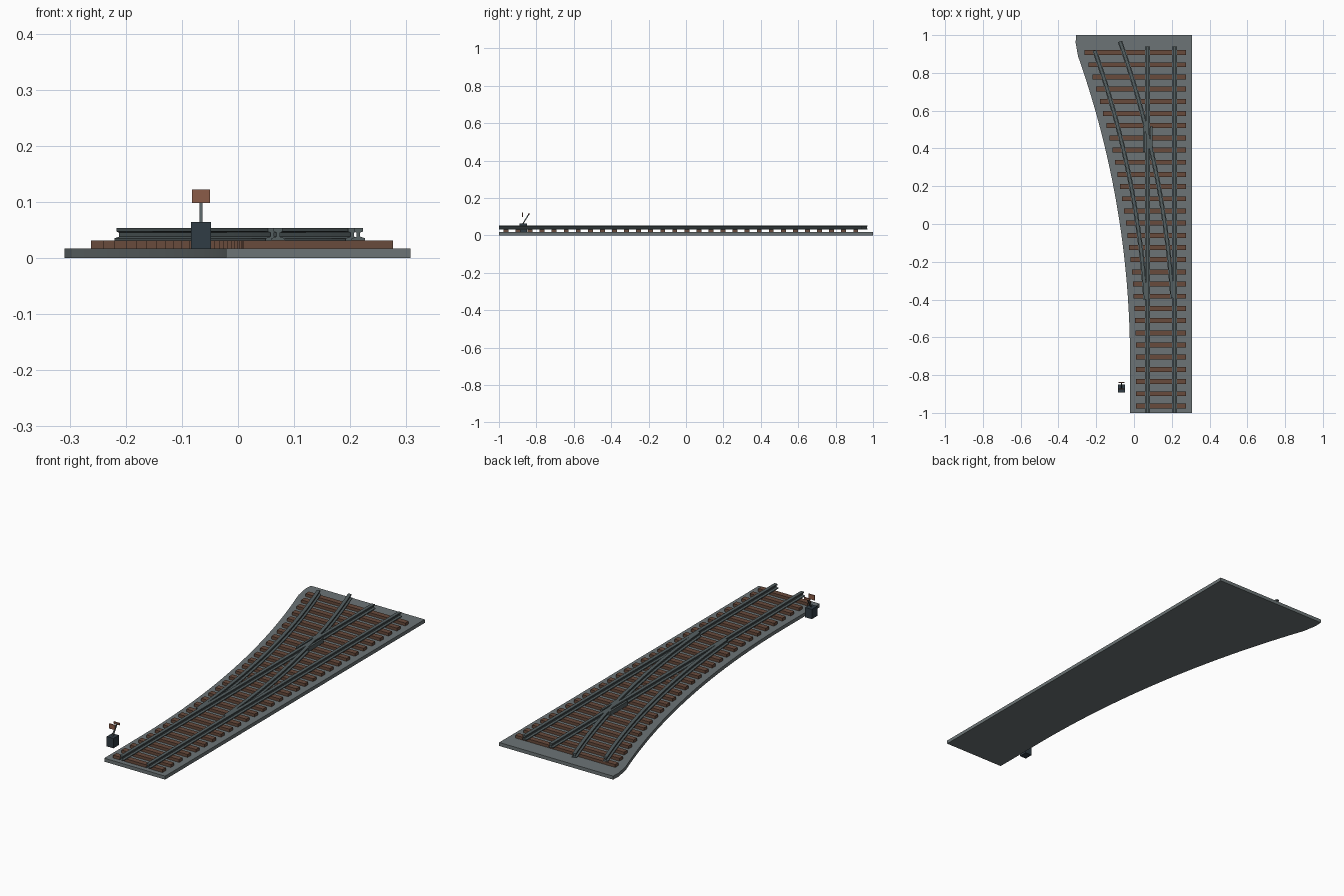
import bpy, bmesh, math
from mathutils import Vector

cube = bpy.data.objects.get("Cube")
if cube:
    bpy.data.objects.remove(cube, do_unlink=True)


def material(name, rgb):
    m = bpy.data.materials.new(name)
    m.use_nodes = True
    m.diffuse_color = (*rgb, 1)
    m.node_tree.nodes["Principled BSDF"].inputs["Base Color"].default_value = (*rgb, 1)
    return m


GRAVEL = material("gravel grey", (0.15, 0.175, 0.18))
WOOD = material("sleeper brown", (0.14, 0.07, 0.045))
STEEL = material("rail steel", (0.09, 0.115, 0.12))
DARK = material("dark iron", (0.03, 0.045, 0.058))
RUST = material("rust red", (0.26, 0.107, 0.065))

# Layout: straight track centre, and the arc of the branching track
CX, RADIUS, START, END_ANGLE = 0.143, 5.0, -0.72, 0.339
HALF_GAUGE, BED, TIE = 0.0715, 0.164, 0.133
BED_TOP, TIE_TOP, RAIL_TOP = 0.017, 0.031, 0.053


def finish(name, bm, mat):
    bmesh.ops.recalc_face_normals(bm, faces=bm.faces[:])
    mesh = bpy.data.meshes.new(name)
    bm.to_mesh(mesh)
    bm.free()
    mesh.materials.append(mat)
    ob = bpy.data.objects.new(name, mesh)
    bpy.context.collection.objects.link(ob)
    return ob


def add_box(bm, lo, hi):
    lo, hi = Vector(lo), Vector(hi)
    for v in bmesh.ops.create_cube(bm, size=1)["verts"]:
        v.co = (lo + hi) / 2 + v.co * (hi - lo)


def box(name, lo, hi, mat):
    bm = bmesh.new()
    add_box(bm, lo, hi)
    return finish(name, bm, mat)


def branch_point(offset, angle):
    r = RADIUS + offset
    return (CX - RADIUS + r * math.cos(angle), START + r * math.sin(angle))


def branch_path(offset, a0, a1, steps):
    return [branch_point(offset, a0 + (a1 - a0) * i / steps) for i in range(steps + 1)]


def sweep(name, path, half_profile, mat):
    """Sweep a mirrored (half width, z) profile along a flat path."""
    profile = half_profile + [(-w, z) for w, z in reversed(half_profile)]
    pts = [Vector(p) for p in path]
    bm = bmesh.new()
    rings = []
    for i, p in enumerate(pts):
        t = (pts[min(i + 1, len(pts) - 1)] - pts[max(i - 1, 0)]).normalized()
        rings.append([bm.verts.new((p.x + t.y * w, p.y - t.x * w, z)) for w, z in profile])
    n = len(profile)
    for a, b in zip(rings, rings[1:]):
        for j in range(n):
            k = (j + 1) % n
            bm.faces.new((a[j], a[k], b[k], b[j]))
    bm.faces.new(rings[0])
    bm.faces.new(rings[-1])
    return finish(name, bm, mat)


# Ballast bed: straight right edge, curved left edge
outline = [(CX + BED, -1), (CX + BED, 1), (-0.307, 1), (-0.309, 0.96)]
outline += branch_path(-BED, END_ANGLE, 0, 24) + [(CX - BED, -1)]
bm = bmesh.new()
base = bm.faces.new([bm.verts.new((x, y, 0)) for x, y in outline])
top = bmesh.ops.extrude_face_region(bm, geom=[base])["geom"]
bmesh.ops.translate(bm, vec=(0, 0, BED_TOP),
                    verts=[v for v in top if isinstance(v, bmesh.types.BMVert)])
finish("ballast_bed", bm, GRAVEL)

# Sleepers: each reaches left as far as the branch at that distance
bm = bmesh.new()
for i in range(30):
    y = -0.963 + i * 0.0645
    shift = RADIUS - math.sqrt(RADIUS ** 2 - max(y - START, 0) ** 2)
    add_box(bm, (CX - TIE - shift, y - 0.013, BED_TOP), (CX + TIE, y + 0.013, TIE_TOP))
finish("sleepers", bm, WOOD)

# Rails: foot, web and head
RAIL = [(0.012, TIE_TOP), (0.012, 0.035), (0.003, 0.038),
        (0.003, 0.045), (0.008, 0.047), (0.008, RAIL_TOP)]
for side, sign in (("left", -1), ("right", 1)):
    x = CX + sign * HALF_GAUGE
    sweep("straight_rail_" + side, [(x, -1), (x, 0.94)], RAIL, STEEL)
    sweep("branch_rail_" + side,
          branch_path(sign * HALF_GAUGE, 0.065, END_ANGLE, 20), RAIL, STEEL)

# Short wing rails beside the crossing
WING = [(0.005, TIE_TOP), (0.005, RAIL_TOP - 0.001)]
sweep("wing_rail_left", [(0.052, 0.38), (0.052, 0.52)], WING, STEEL)
sweep("wing_rail_right", [(0.094, 0.40), (0.092, 0.52)], WING, STEEL)

# Switch stand with leaning lever and signal plate
SX, SY = -0.066, -0.87
box("stand_box", (SX - 0.018, SY - 0.021, 0.016), (SX + 0.018, SY + 0.021, 0.064), DARK)
lever = box("stand_lever", (-0.003, -0.003, 0), (0.003, 0.003, 0.062), STEEL)
lever.location = (SX, SY - 0.002, 0.062)
lever.rotation_euler.x = -math.radians(32)
box("lever_handle", (SX - 0.016, SY + 0.027, 0.109), (SX + 0.016, SY + 0.034, 0.118), RUST)
box("signal_plate", (SX - 0.016, SY - 0.006, 0.098), (SX + 0.016, SY - 0.002, 0.122), RUST)
